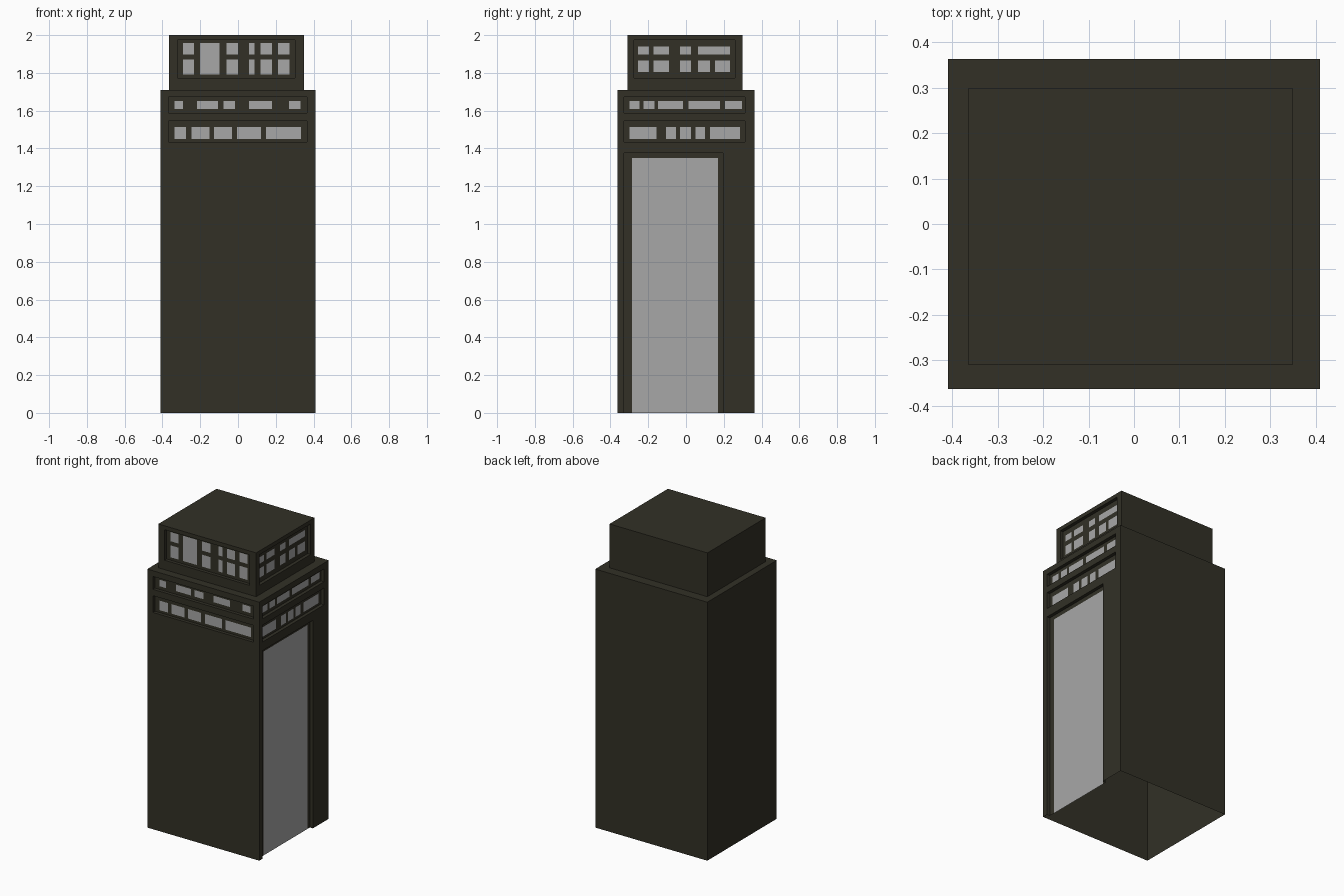
import bpy, bmesh
from mathutils import Vector

if "Cube" in bpy.data.objects:
    bpy.data.objects.remove(bpy.data.objects["Cube"])

DEPTH = 0.022  # how far the panels sit back from the walls


def material(name, rgb):
    m = bpy.data.materials.new(name)
    m.diffuse_color = (*rgb, 1)
    m.use_nodes = True
    m.node_tree.nodes["Principled BSDF"].inputs["Base Color"].default_value = m.diffuse_color
    return m


MATS = [material("dark_olive", (0.032, 0.030, 0.0194)),
        material("pale_grey", (0.39, 0.39, 0.39))]


def inside(u, z, rects):
    return any(a < u < b and c < z < d for a, b, c, d in rects)


def row(spans, z0, z1):
    return [(a, b, z0, z1) for a, b in spans]


def wall(bm, place, u_range, z_range, recesses=(), windows=()):
    """Grid wall: recess cells sit back, window cells are grey.
    place(u, z, depth) gives the 3D position."""
    rects = list(recesses) + list(windows)
    us = sorted({*u_range, *(v for r in rects for v in r[:2])})
    zs = sorted({*z_range, *(v for r in rects for v in r[2:])})
    nu, nz = len(us) - 1, len(zs) - 1

    def quad(pts, mat=0):
        f = bm.faces.new([bm.verts.new(place(*p)) for p in pts])
        f.material_index = mat

    def mid(i, j):
        return (us[i] + us[i + 1]) / 2, (zs[j] + zs[j + 1]) / 2

    def depth(i, j):
        if not (0 <= i < nu and 0 <= j < nz):
            return None
        return DEPTH if inside(*mid(i, j), recesses) else 0.0

    for i in range(nu):
        for j in range(nz):
            a, b, c, d = us[i], us[i + 1], zs[j], zs[j + 1]
            t = depth(i, j)
            quad([(a, c, t), (b, c, t), (b, d, t), (a, d, t)],
                 int(inside(*mid(i, j), windows)))
            # reveals between cells of different depth
            r, up = depth(i + 1, j), depth(i, j + 1)
            if r is not None and r != t:
                quad([(b, c, t), (b, c, r), (b, d, r), (b, d, t)])
            if up is not None and up != t:
                quad([(a, d, t), (b, d, t), (b, d, up), (a, d, up)])


def block(bm, x0, x1, y0, y1, z0, z1, front, right):
    """Four walls; front and right are (recesses, windows)."""
    z = (z0, z1)
    wall(bm, lambda u, h, t: Vector((u, y0 + t, h)), (x0, x1), z, *front)
    wall(bm, lambda u, h, t: Vector((x1 - t, u, h)), (y0, y1), z, *right)
    wall(bm, lambda u, h, t: Vector((-u, y1 - t, h)), (-x1, -x0), z)
    wall(bm, lambda u, h, t: Vector((x0 + t, -u, h)), (-y1, -y0), z)


def rect_ring(x0, x1, y0, y1, z):
    return [(x0, y0, z), (x1, y0, z), (x1, y1, z), (x0, y1, z)]


def finish(bm, name):
    bmesh.ops.remove_doubles(bm, verts=bm.verts, dist=1e-4)
    me = bpy.data.meshes.new(name)
    bm.to_mesh(me)
    bm.free()
    for m in MATS:
        me.materials.append(m)
    ob = bpy.data.objects.new(name, me)
    bpy.context.collection.objects.link(ob)


BODY = (-0.41, 0.41, -0.363, 0.363)
TOP = (-0.366, 0.35, -0.31, 0.299)
LEDGE, ROOF = 1.71, 2.0
UPPER, LOWER = (1.587, 1.672), (1.434, 1.545)      # recessed band heights
UP_WIN, LOW_WIN = (1.608, 1.651), (1.45, 1.513)    # window row heights

# main body: open underneath, two window bands, tall door on the right
front_windows = row([(-0.337, -0.29), (-0.216, -0.107), (-0.078, -0.015),
                     (0.059, 0.181), (0.271, 0.331)], *UP_WIN)
front_windows += row([(-0.337, -0.274), (-0.247, -0.152), (-0.126, -0.033),
                      (-0.004, 0.123), (0.149, 0.334)], *LOW_WIN)
right_windows = row([(-0.30, -0.247), (-0.224, -0.168), (-0.147, -0.015),
                     (0.012, 0.181), (0.207, 0.297)], *UP_WIN)
right_windows += row([(-0.30, -0.157), (-0.105, -0.054), (-0.031, 0.027),
                      (0.049, 0.101), (0.128, 0.286)], *LOW_WIN)
door_recess, door = (-0.327, 0.197, 0, 1.376), (-0.287, 0.17, 0, 1.349)
bm = bmesh.new()
block(bm, *BODY, 0, LEDGE,
      ([(-0.369, 0.366, *UPPER), (-0.369, 0.366, *LOWER)], front_windows),
      ([(-0.327, 0.313, *UPPER), (-0.327, 0.313, *LOWER), door_recess],
       right_windows + [door]))
# ledge around the upper block
outer, inner = rect_ring(*BODY, LEDGE), rect_ring(*TOP, LEDGE)
for i in range(4):
    k = (i + 1) % 4
    bm.faces.new([bm.verts.new(p) for p in (outer[i], outer[k], inner[k], inner[i])])
finish(bm, "main_body")

# upper block with a recessed window panel on front and right
cols = [(-0.292, -0.234), (-0.062, 0.001), (0.059, 0.088),
        (0.12, 0.181), (0.212, 0.273)]
front_windows = row(cols, 1.897, 1.958) + row(cols, 1.791, 1.87)
front_windows.append((-0.20, -0.097, 1.791, 1.958))
cols = [(-0.253, -0.197), (-0.173, -0.089), (-0.031, 0.027)]
right_windows = row(cols + [(0.064, 0.234)], 1.897, 1.939)
right_windows += row(cols + [(0.064, 0.128), (0.154, 0.234)], 1.804, 1.865)
bm = bmesh.new()
block(bm, *TOP, LEDGE, ROOF,
      ([(-0.321, 0.302, 1.772, 1.974)], front_windows),
      ([(-0.274, 0.26, 1.772, 1.974)], right_windows))
bm.faces.new([bm.verts.new(p) for p in rect_ring(*TOP, ROOF)])
finish(bm, "upper_block")
